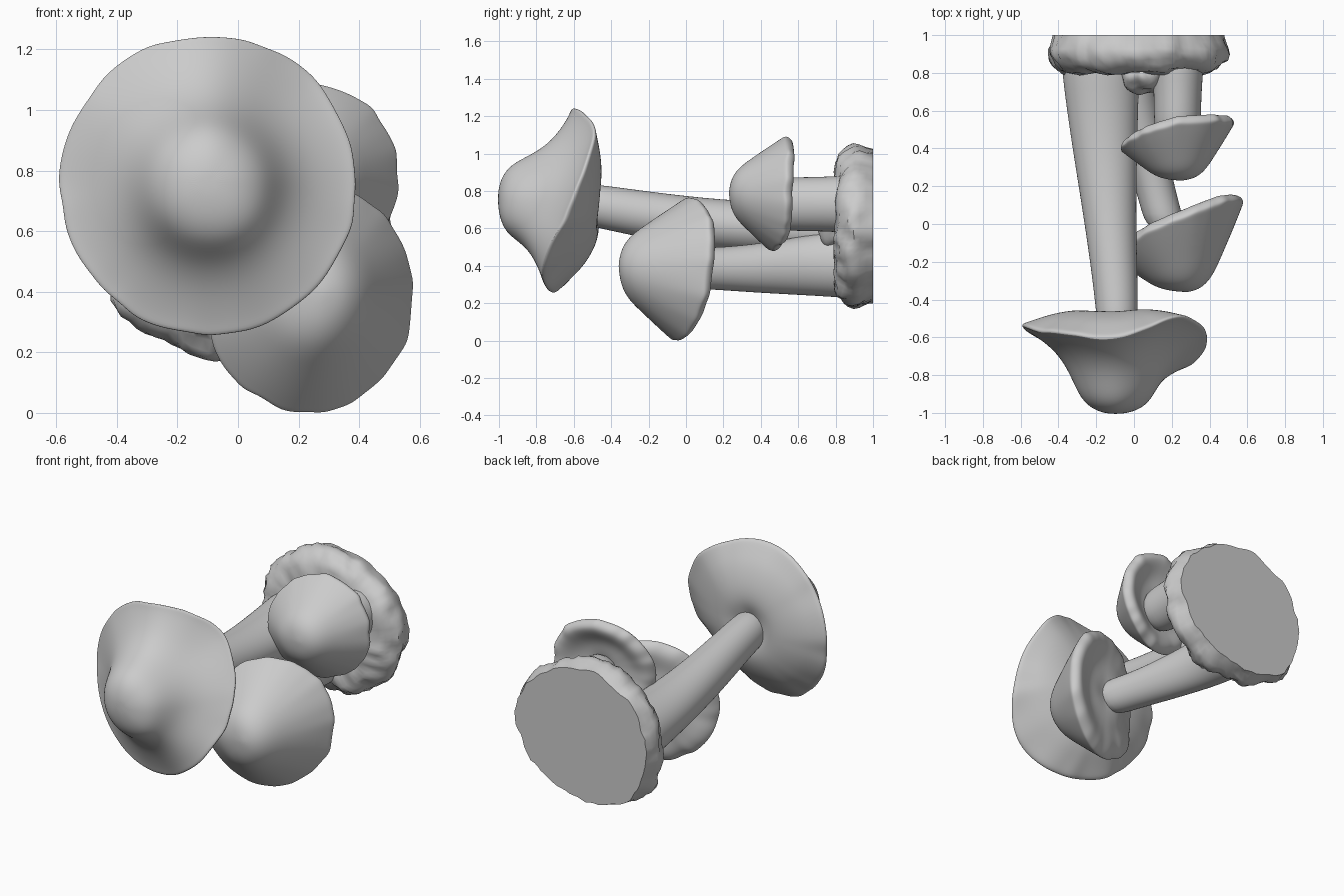
import bpy, bmesh, math, random
from mathutils import Vector, noise

if "Cube" in bpy.data.objects:
    bpy.data.objects.remove(bpy.data.objects["Cube"])

random.seed(4)
TAU = 2 * math.pi


def cyc(vals, a):
    # smooth periodic interpolation of values spaced evenly round the circle
    n = len(vals)
    u = (a / TAU * n) % n
    i = int(u)
    t = u - i
    p0, p1, p2, p3 = (vals[(i + k) % n] for k in (-1, 0, 1, 2))
    return 0.5 * (2 * p1 + (p2 - p0) * t + (2 * p0 - 5 * p1 + 4 * p2 - p3) * t * t
                  + (3 * p1 - p0 - 3 * p2 + p3) * t ** 3)


def loft(name, rings, start, end, levels=2, sharp=60):
    # skin closed rings of points, closing each end with a fan
    bm = bmesh.new()
    loops = [[bm.verts.new(p) for p in r] for r in rings]
    n = len(loops[0])
    for a, b in zip(loops, loops[1:]):
        for i in range(n):
            j = (i + 1) % n
            bm.faces.new((a[i], a[j], b[j], b[i]))
    for loop, tip in ((loops[0], start), (loops[-1], end)):
        v = bm.verts.new(tip)
        for i in range(n):
            bm.faces.new((loop[i], loop[(i + 1) % n], v))
    bmesh.ops.recalc_face_normals(bm, faces=bm.faces)
    me = bpy.data.meshes.new(name)
    bm.to_mesh(me)
    bm.free()
    ob = bpy.data.objects.new(name, me)
    bpy.context.collection.objects.link(ob)
    if levels:
        m = ob.modifiers.new("smooth", 'SUBSURF')
        m.levels = m.render_levels = levels
    bpy.ops.object.select_all(action='DESELECT')
    ob.select_set(True)
    bpy.context.view_layer.objects.active = ob
    bpy.ops.object.shade_smooth_by_angle(angle=math.radians(sharp))
    return ob


def cap(name, tip, centre, radii, rim, top, under, back):
    # tip = nose of the dome, rim = y of the edge every 45 degrees,
    # top = (radius fraction, blend towards rim height)
    # under = (radius fraction, blend towards rim height, extra y)
    n = 48
    angs = [TAU * i / n for i in range(n)]
    jit = [random.uniform(-0.007, 0.007) for _ in angs]
    rings = []
    for t, f in top:
        cx = tip[0] + (centre[0] - tip[0]) * t
        cz = tip[2] + (centre[1] - tip[2]) * t
        rings.append([(cx + (radii[0] + j * t ** 6) * t * math.cos(a),
                       tip[1] + (cyc(rim, a) + j * t ** 6 - tip[1]) * f,
                       cz + (radii[1] + j * t ** 6) * t * math.sin(a))
                      for a, j in zip(angs, jit)])
    for t, g, e in under:
        rings.append([(centre[0] + (radii[0] + j * t ** 4) * t * math.cos(a),
                       back + (cyc(rim, a) + j * t ** 4 - back) * g + e,
                       centre[1] + (radii[1] + j * t ** 4) * t * math.sin(a))
                      for a, j in zip(angs, jit)])
    loft(name, rings, tip, (centre[0], back - 0.06, centre[1]))


def stem(name, stations):
    # stations: x, y, z, half width, half height
    rings = [[(x + w * math.cos(TAU * i / 16), y, z + h * math.sin(TAU * i / 16))
              for i in range(16)] for x, y, z, w, h in stations]
    a, b = stations[0], stations[-1]
    loft(name, rings, a[:3], b[:3])


# Undersides: broad gills, and a rolled rim with a hollow inside
GILLS = [(1.0, 0.97, 0.015), (0.96, 0.88, 0.015), (0.85, 0.66, 0.015), (0.72, 0.4, 0.015),
         (0.5, 0.14, 0.015), (0.3, 0.05, 0.01), (0.15, 0.05, -0.02)]
ROLLED = [(1.0, 1.0, 0.015), (0.95, 0.97, 0.035), (0.86, 0.9, 0.045), (0.74, 0.74, 0.03),
          (0.6, 0.5, 0.0), (0.45, 0.25, -0.02), (0.25, 0.1, -0.03)]
BELL = [(0.1, 0.01), (0.25, 0.045), (0.4, 0.135), (0.52, 0.27), (0.63, 0.43), (0.76, 0.62),
        (0.9, 0.83), (0.97, 0.94), (1.01, 1.0)]

# Large mushroom
cap("large_cap", (-0.1, -1.005, 0.76), (-0.097, 0.753), (0.489, 0.492),
    [-0.61, -0.50, -0.605, -0.58, -0.55, -0.63, -0.72, -0.77],
    [(0.1, 0.005), (0.24, 0.05), (0.37, 0.17), (0.46, 0.38), (0.55, 0.58),
     (0.68, 0.76), (0.84, 0.9), (0.96, 0.98), (1.01, 1.0)], GILLS, -0.46)
stem("large_stem", [(-0.09, -0.55, 0.73, 0.11, 0.115), (-0.09, -0.42, 0.71, 0.115, 0.12),
                    (-0.125, 0.0, 0.635, 0.138, 0.138), (-0.155, 0.4, 0.6, 0.175, 0.14),
                    (-0.175, 0.75, 0.59, 0.205, 0.165), (-0.175, 0.92, 0.59, 0.22, 0.19)])

# Middle mushroom
cap("middle_cap", (0.28, -0.36, 0.40), (0.235, 0.384), (0.345, 0.38),
    [0.11, 0.11, 0.02, -0.09, -0.18, -0.13, -0.06, 0.05], BELL, ROLLED, 0.07)
stem("middle_stem", [(0.17, -0.02, 0.39, 0.11, 0.115), (0.13, 0.12, 0.385, 0.105, 0.112),
                     (0.07, 0.35, 0.385, 0.115, 0.13), (0.0, 0.62, 0.4, 0.13, 0.16),
                     (-0.02, 0.78, 0.41, 0.145, 0.18), (-0.02, 0.92, 0.41, 0.16, 0.19)])

# Small mushroom
cap("small_cap", (0.25, 0.23, 0.79), (0.23, 0.785), (0.3, 0.305),
    [0.53, 0.54, 0.53, 0.46, 0.39, 0.41, 0.455, 0.515], BELL, ROLLED, 0.52)
stem("small_stem", [(0.23, 0.46, 0.73, 0.125, 0.14), (0.23, 0.6, 0.73, 0.127, 0.148),
                    (0.232, 0.76, 0.73, 0.132, 0.148), (0.23, 0.92, 0.73, 0.15, 0.165)])

# Lumpy base slab with a flat back
rings = []
scale = [1.02, 0.98, 0.99, 1.02, 1.0, 1.07, 0.99, 0.98]
for y, r in [(0.81, 0.3), (0.8, 0.45), (0.795, 0.6), (0.795, 0.72), (0.805, 0.83), (0.82, 0.9),
             (0.845, 0.96), (0.87, 1.0), (0.9, 1.02), (0.93, 1.01), (0.965, 0.98), (1.0, 0.95)]:
    ring = []
    for i in range(96):
        a = TAU * i / 96
        k = r * cyc(scale, a)
        p = Vector((0.02 + 0.46 * k * math.cos(a), y, 0.61 + 0.43 * k * math.sin(a)))
        d = noise.noise(p * 6) * 0.03 + (0.25 - abs(noise.noise(p * 11))) * 0.035
        w = 1 if y < 0.96 else 0.7
        p.x += math.cos(a) * d * w
        p.z += math.sin(a) * d * w
        if y < 0.99:
            p.y -= d * min(1, (1 - y) * 4)
        ring.append(p)
    rings.append(ring)
loft("base", rings, (0.02, 0.81, 0.61), (0.02, 1.0, 0.61), levels=0, sharp=45)

# Lump where the stems meet the base
bpy.ops.mesh.primitive_ico_sphere_add(subdivisions=4, radius=1, location=(0.06, 0.8, 0.68))
lump = bpy.context.object
lump.name = "base_lump"
for v in lump.data.vertices:
    v.co *= 1 + 0.25 * noise.noise(v.co * 1.6)
lump.scale = (0.12, 0.11, 0.17)
bpy.ops.object.shade_smooth_by_angle(angle=math.radians(60))
